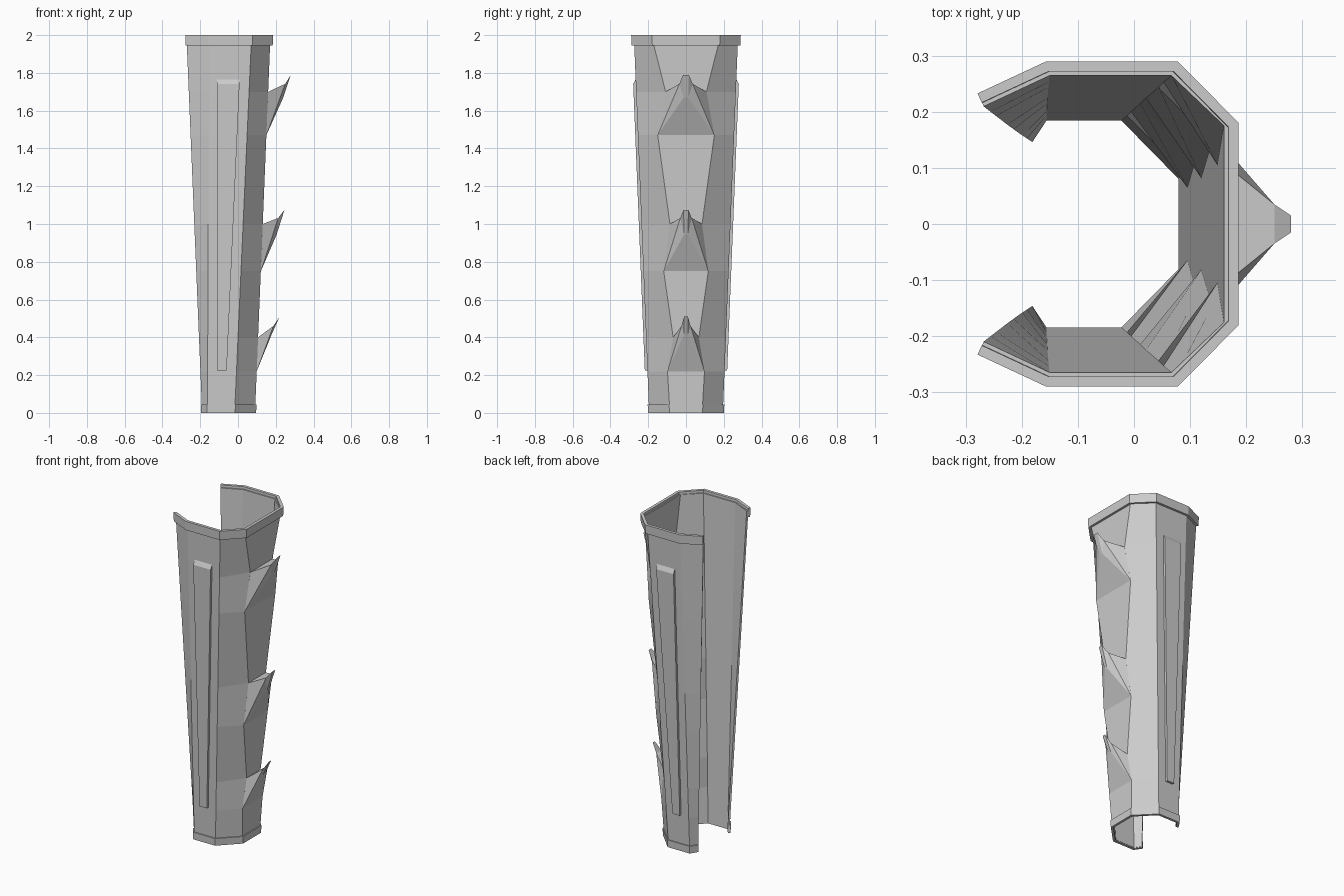
import bpy
from mathutils import Vector

if "Cube" in bpy.data.objects:
    bpy.data.objects.remove(bpy.data.objects["Cube"])

# Half cross-sections (x, y) from the open edge to the spine, at z=0 and z=2
LOW = [(-0.190, 0.152), (-0.162, 0.195), (-0.018, 0.195), (0.090, 0.085)]
TOP = [(-0.273, 0.220), (-0.153, 0.276), (0.072, 0.276), (0.172, 0.175)]


def mesh_object(name, verts, faces):
    import bmesh
    me = bpy.data.meshes.new(name)
    me.from_pydata(verts, [], faces)
    bm = bmesh.new()
    bm.from_mesh(me)
    bmesh.ops.recalc_face_normals(bm, faces=bm.faces)
    bm.to_mesh(me)
    bm.free()
    ob = bpy.data.objects.new(name, me)
    bpy.context.collection.objects.link(ob)
    return ob


def section(z, spine_y=None):
    half = [Vector(a).lerp(Vector(b), z / 2) for a, b in zip(LOW, TOP)]
    if spine_y:
        half[3].y = spine_y
    return half + [Vector((p.x, -p.y)) for p in reversed(half)]


def offset(pts, d):
    normals = []
    for a, b in zip(pts, pts[1:]):
        t = (b - a).normalized()
        normals.append(Vector((-t.y, t.x)))
    out = []
    for i, p in enumerate(pts):
        n1, n2 = normals[max(i - 1, 0)], normals[min(i, len(normals) - 1)]
        out.append(p + (n1 + n2) * d / (1 + n1.dot(n2)))
    return out


def shell(name, levels, outer, inner):
    # open channel wall: each level is (z, spine half width or None)
    verts, faces = [], []
    for z, w in levels:
        s = section(z, w)
        for ring in (offset(s, outer), list(reversed(offset(s, inner)))):
            verts += [(p.x, p.y, z) for p in ring]
    n, m = 16, len(levels)
    for k in range(m - 1):
        for i in range(n):
            j = (i + 1) % n
            faces.append((k * n + i, k * n + j, (k + 1) * n + j, (k + 1) * n + i))
    for base in (0, (m - 1) * n):
        for i in range(7):
            faces.append((base + i, base + i + 1, base + 14 - i, base + 15 - i))
    return mesh_object(name, verts, faces)


# Main guard wall, pinched at the spine above each spike
shell("guard_shell", [(0.005, None), (0.22, 0.098), (0.40, 0.068), (0.75, 0.118),
                      (1.0, 0.085), (1.47, 0.15), (1.70, 0.108), (1.985, 0.18)], 0, -0.011)

# End bands
shell("top_rim", [(1.945, None), (2.0, None)], 0.014, -0.004)
shell("bottom_rim", [(0.0, None), (0.045, None)], 0.006, -0.009)


# Hooked spine spikes: (x, half width, z) for base, pinch, under, over, tip
def spike(name, *stations):
    verts = []
    for x, w, z in stations:
        verts += [(x, w, z), (x, -w, z)]
    faces = [(0, 1, 5, 4), (4, 5, 9, 8), (2, 3, 7, 6), (6, 7, 9, 8),
             (0, 4, 6), (0, 6, 2), (4, 8, 6), (1, 5, 7), (1, 7, 3), (5, 9, 7),
             (0, 2, 3, 1)]
    mesh_object(name, verts, faces)


spike("spike_lower", (0.099, 0.098, 0.22), (0.106, 0.068, 0.40),
      (0.178, 0.010, 0.415), (0.187, 0.024, 0.46), (0.220, 0.010, 0.51))
spike("spike_middle", (0.121, 0.118, 0.75), (0.131, 0.085, 1.00),
      (0.205, 0.010, 0.945), (0.213, 0.030, 1.032), (0.246, 0.013, 1.075))
spike("spike_upper", (0.150, 0.150, 1.47), (0.160, 0.108, 1.70),
      (0.240, 0.012, 1.67), (0.250, 0.035, 1.742), (0.280, 0.015, 1.79))

# Raised tapered strip on each flank, chamfered at the top end
for side, label in ((-1, "front"), (1, "back")):
    outline = [(-0.11, 0.225, 0.014), (-0.06, 0.225, 0.014), (0.008, 1.74, 0.014),
               (0.010, 1.77, -0.002), (-0.11, 1.77, -0.002), (-0.11, 1.74, 0.014)]
    verts = []
    for raised in (False, True):
        for x, z, h in outline:
            y = 0.195 + 0.0405 * z + (h if raised else -0.006)
            verts.append((x, side * y, z))
    faces = [(i, (i + 1) % 6, 6 + (i + 1) % 6, 6 + i) for i in range(6)]
    faces += [(0, 1, 2, 5), (5, 2, 3, 4), (6, 7, 8, 11), (11, 8, 9, 10)]
    mesh_object(label + "_strip", verts, faces)
